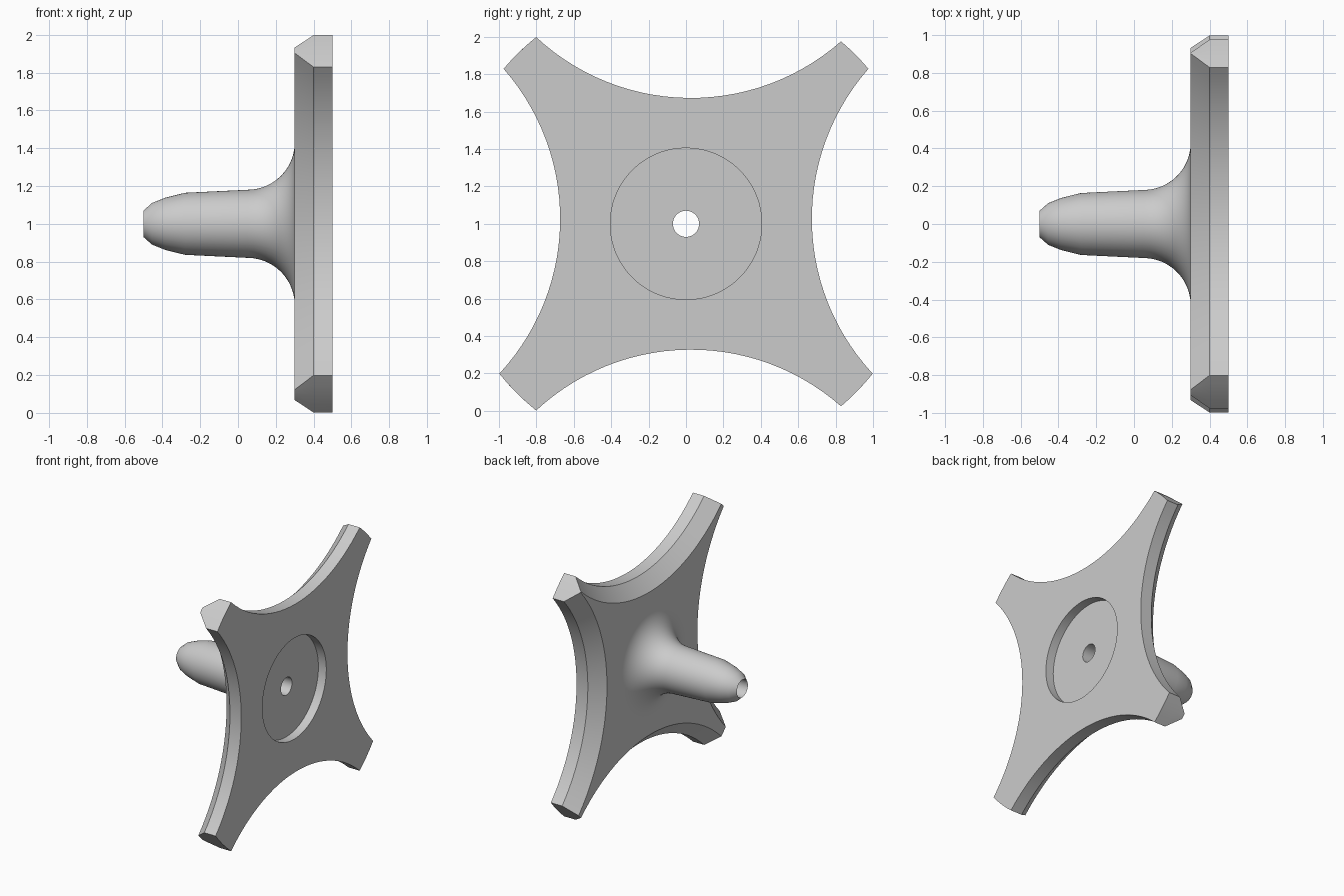
import bpy, bmesh
from math import sin, cos, acos, asin, atan2, pi, radians

cube = bpy.data.objects.get("Cube")
if cube:
    bpy.data.objects.remove(cube, do_unlink=True)

TIP_R = 1.28       # circle through the four arm tips
WAIST = 0.673      # centre to the middle of each scooped side
SCOOP_R = 1.215    # radius of each scooped side
SKEW = radians(0.8)
ARC_STEPS, TIP_STEPS = 28, 4


def outline(inset):
    """Four-armed outline: a disc with four circular scoops, as (y, z) points."""
    rad, dist = SCOOP_R + inset, WAIST + SCOOP_R
    half = acos((TIP_R**2 + dist**2 - rad**2) / (2 * TIP_R * dist))
    sweep = asin(TIP_R * sin(half) / rad)
    # scoop directions: +y, +z, -y, -z, each turned slightly
    mids = [k * pi / 2 + s * SKEW for k, s in enumerate((1, -1, -1, 1))]
    pts = []
    for k, mid in enumerate(mids):
        for i in range(ARC_STEPS):
            t = sweep * (2 * i / ARC_STEPS - 1)
            u, v = dist - rad * cos(t), rad * sin(t)
            pts.append((u * cos(mid) - v * sin(mid), u * sin(mid) + v * cos(mid)))
        start = mid + half
        end = mids[(k + 1) % 4] - half + (2 * pi if k == 3 else 0)
        for i in range(TIP_STEPS):
            a = start + (end - start) * i / TIP_STEPS
            pts.append((TIP_R * cos(a), TIP_R * sin(a)))
    return pts


edge = outline(0)
angles = [atan2(z, y) for y, z in edge]


def circle(r):
    return [(r * cos(a), r * sin(a)) for a in angles]


# Stem from its open end, then the flare that runs into the plate
stem = [(-0.5, 0.07), (-0.455, 0.11), (-0.385, 0.138), (-0.28, 0.164), (0.05, 0.18)]
stem += [(0.05 + 0.25 * sin(t), 0.43 - 0.25 * cos(t))
         for t in (i * pi / 24 for i in range(1, 13))]
sections = [(x, circle(r)) for x, r in stem]
# Chamfered plate, then the round recess and the through hole
sections += [(0.3, outline(0.1)), (0.4, edge), (0.5, edge),
             (0.5, circle(0.405)), (0.43, circle(0.405)), (0.43, circle(0.07))]

bm = bmesh.new()
rings = [[bm.verts.new((x, y, z + 1)) for y, z in pts] for x, pts in sections]
n = len(edge)
for a, b in zip(rings, rings[1:] + rings[:1]):
    for i in range(n):
        j = (i + 1) % n
        bm.faces.new((a[i], a[j], b[j], b[i]))
bmesh.ops.recalc_face_normals(bm, faces=bm.faces)

mesh = bpy.data.meshes.new("four_arm_knob")
bm.to_mesh(mesh)
bm.free()
knob = bpy.data.objects.new("four_arm_knob", mesh)
bpy.context.collection.objects.link(knob)

grey = bpy.data.materials.new("plain_grey")
grey.use_nodes = True
grey.diffuse_color = (0.6, 0.6, 0.6, 1)
grey.node_tree.nodes["Principled BSDF"].inputs["Base Color"].default_value = (0.6, 0.6, 0.6, 1)
mesh.materials.append(grey)

bpy.ops.object.select_all(action='DESELECT')
knob.select_set(True)
bpy.context.view_layer.objects.active = knob
bpy.ops.object.shade_smooth_by_angle(angle=radians(30))
